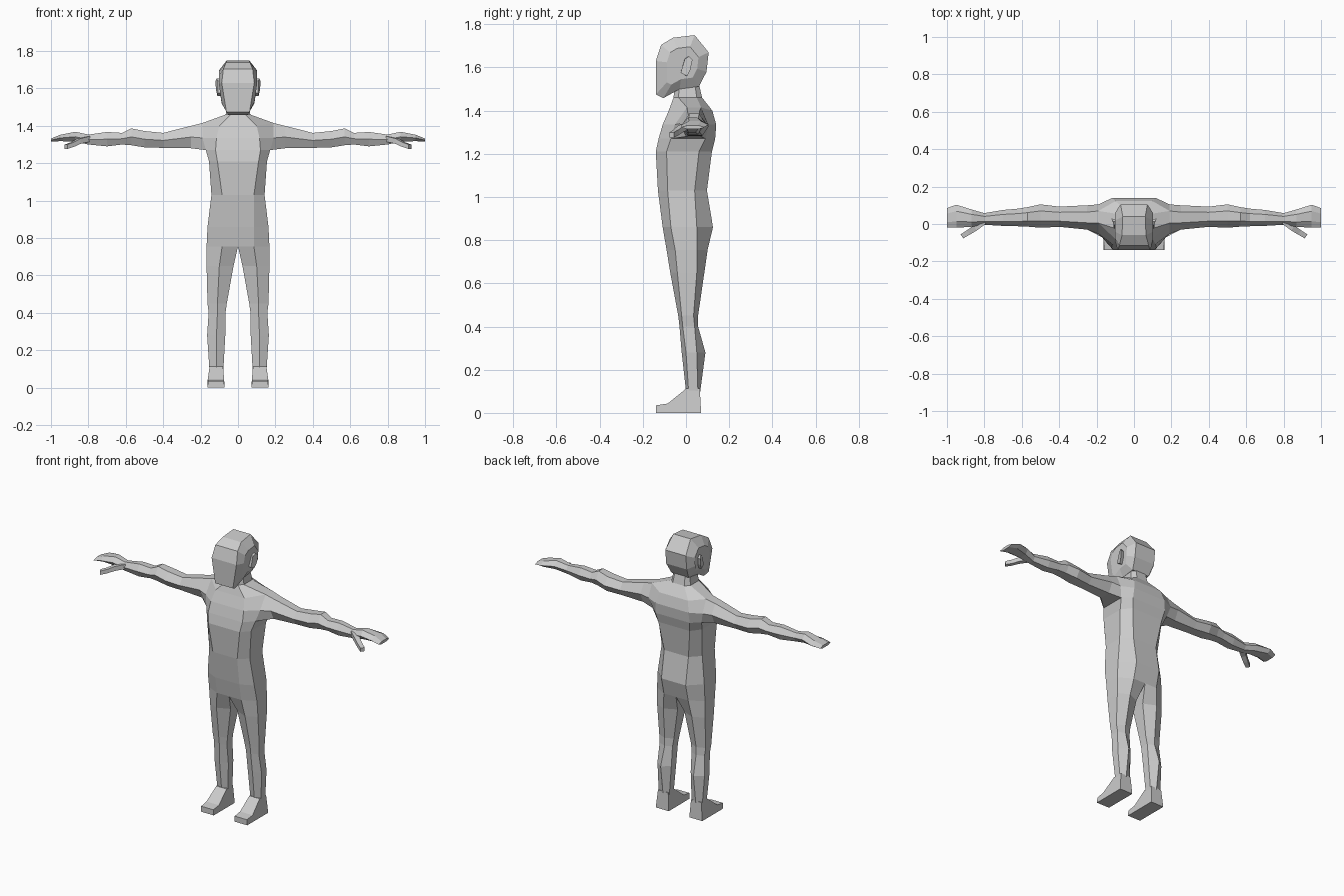
import bpy, bmesh, math
from mathutils import Vector

if "Cube" in bpy.data.objects:
    bpy.data.objects.remove(bpy.data.objects["Cube"])

skin = bpy.data.materials.new("light_grey")
skin.diffuse_color = (0.6, 0.6, 0.6, 1)
skin.use_nodes = True
skin.node_tree.nodes["Principled BSDF"].inputs["Base Color"].default_value = skin.diffuse_color


def finish(name, bm, mirror=False):
    """Mirror across x if asked, fix normals and make a flat-shaded object."""
    if mirror:
        bmesh.ops.mirror(bm, geom=bm.verts[:] + bm.edges[:] + bm.faces[:],
                         axis='X', merge_dist=0.0005)
    bmesh.ops.recalc_face_normals(bm, faces=bm.faces[:])
    mesh = bpy.data.meshes.new(name)
    bm.to_mesh(mesh)
    bm.free()
    mesh.materials.append(skin)
    obj = bpy.data.objects.new(name, mesh)
    bpy.context.collection.objects.link(obj)
    return obj


def add_ring(bm, points):
    return [bm.verts.new(p) for p in points]


def bridge(bm, a, b, closed=True, skip=()):
    n = len(a)
    for i in range(n if closed else n - 1):
        if i not in skip:
            j = (i + 1) % n
            bm.faces.new((a[i], a[j], b[j], b[i]))


def loft(bm, rings, caps=True):
    vs = [add_ring(bm, r) for r in rings]
    for a, b in zip(vs, vs[1:]):
        bridge(bm, a, b)
    if caps:
        bm.faces.new(vs[0])
        bm.faces.new(vs[-1])


# Body: half torso, leg and arm share one mesh
bm = bmesh.new()
# z, front half width, side half width, y front, y side front, y side back, y back, side lift
torso = [
    (1.53, .035, .055, -.05, -.03, .04, .058, 0),
    (1.46, .04, .066, -.058, -.035, .05, .075, 0),
    (1.40, .10, .19, -.08, .005, .07, .122, .015),
    (1.335, .115, .19, -.108, -.052, .105, .14, 0),
    (1.27, .12, .172, -.127, -.07, .09, .135, 0),
    (1.21, .11, .155, -.14, -.09, .06, .12, 0),
    (1.03, .085, .142, -.13, -.085, .04, .097, 0),
    (.86, .085, .163, -.108, -.07, .05, .125, 0),
    (.755, .085, .168, -.09, -.05, .05, .10, 0),
]
rows = []
for z, f, w, yf, y1, y2, yb, lift in torso:
    rows.append(add_ring(bm, [(0, yf, z), (f, yf, z), (w, y1, z + lift),
                              (w, y2, z + lift), (f, yb, z), (0, yb, z)]))
for i, (a, b) in enumerate(zip(rows, rows[1:])):
    bridge(bm, a, b, closed=False, skip=(2,) if i in (2, 3) else ())

# Leg: z, inner x, middle x, outer x, y front, y side front, y side back, y back
leg = [
    (.65, .024, .10, .168, -.073, -.04, .05, .085),
    (.45, .06, .11, .163, -.036, -.02, .035, .056),
    (.40, .067, .11, .157, -.03, -.015, .04, .056),
    (.28, .068, .115, .165, -.02, 0, .05, .09),
    (.10, .078, .115, .153, 0, .012, .055, .066),
]
last = rows[-1]
for z, xi, f, w, yf, y1, y2, yb in leg:
    ring = add_ring(bm, [(xi, y1, z), (f, yf, z), (w, y1, z),
                         (w, y2, z), (f, yb, z), (xi, y2, z)])
    bridge(bm, last, ring)
    last = ring

# Arm and flat hand: x, z low, z high, y front, y back
arm = [
    (.25, 1.28, 1.40, -.03, .10),
    (.40, 1.282, 1.362, -.015, .093),
    (.50, 1.285, 1.372, -.02, .105),
    (.57, 1.296, 1.386, -.014, .09),
    (.62, 1.30, 1.362, -.012, .082),
    (.70, 1.29, 1.367, -.01, .075),
    (.80, 1.30, 1.353, -.004, .058),
    (.87, 1.315, 1.368, -.015, .078),
    (.95, 1.318, 1.352, -.02, .103),
    (1.0, 1.315, 1.332, -.02, .085),
]
last = [rows[4][2], rows[3][2], rows[2][2], rows[2][3], rows[3][3], rows[4][3]]
for x, zl, zh, yf, yb in arm:
    d, zm = yb - yf, (zl + zh) / 2
    ring = add_ring(bm, [(x, yf + .22 * d, zl), (x, yf, zm), (x, yf + .28 * d, zh),
                         (x, yf + .72 * d, zh), (x, yb, zm), (x, yf + .78 * d, zl)])
    bridge(bm, last, ring)
    last = ring
bm.faces.new(last)
finish("body", bm, True)

# Thumbs
bm = bmesh.new()
path = [(.80, .015, 1.33, .016), (.85, -.022, 1.318, .016),
        (.885, -.045, 1.30, .014), (.92, -.066, 1.288, .013)]
side = Vector((.55, .83, 0))
rings = []
for x, y, z, r in path:
    c = Vector((x, y, z))
    rings.append([c + side * r * a + Vector((0, 0, r * b))
                  for a, b in ((-1, -.9), (1, -.9), (1, .9), (-1, .9))])
loft(bm, rings)
finish("thumbs", bm, True)

# Feet: y, z, inner x, outer x around the side profile
bm = bmesh.new()
foot = [(.07, 0, .072, .163), (-.14, 0, .072, .163), (-.14, .035, .075, .16),
        (-.085, .043, .074, .162), (0, .112, .08, .152), (.064, .112, .08, .152)]
loft(bm, [[(xi, y, z) for y, z, xi, xo in foot], [(xo, y, z) for y, z, xi, xo in foot]])
finish("feet", bm, True)

# Head: y, z, half width around the side profile, with raised side panels
bm = bmesh.new()
head = [(-.14, 1.475, .062), (-.14, 1.63, .087), (-.115, 1.705, .078),
        (-.06, 1.738, .064), (.04, 1.75, .06), (.105, 1.67, .072),
        (.095, 1.58, .072), (.06, 1.512, .06), (-.03, 1.50, .06), (-.105, 1.458, .052)]


def panel(s):
    return [(s * (.102 if z > 1.52 else .088), y * .6 - .005, 1.615 + (z - 1.615) * .6)
            for y, z, w in head]


def rim(s):
    return [(s * w, y, z) for y, z, w in head]


loft(bm, [panel(-1), rim(-1), rim(1), panel(1)])
finish("head", bm)

# Ears: flared six-sided plates
bm = bmesh.new()
ear = [(-.025, 1.575), (.005, 1.56), (.02, 1.59), (.03, 1.635), (.015, 1.652), (-.005, 1.64)]
loft(bm, [[(.09, y * .8 - .002, z) for y, z in ear],
          [(.108 + max(y, 0) * .45, y, z) for y, z in ear]])
finish("ears", bm, True)
